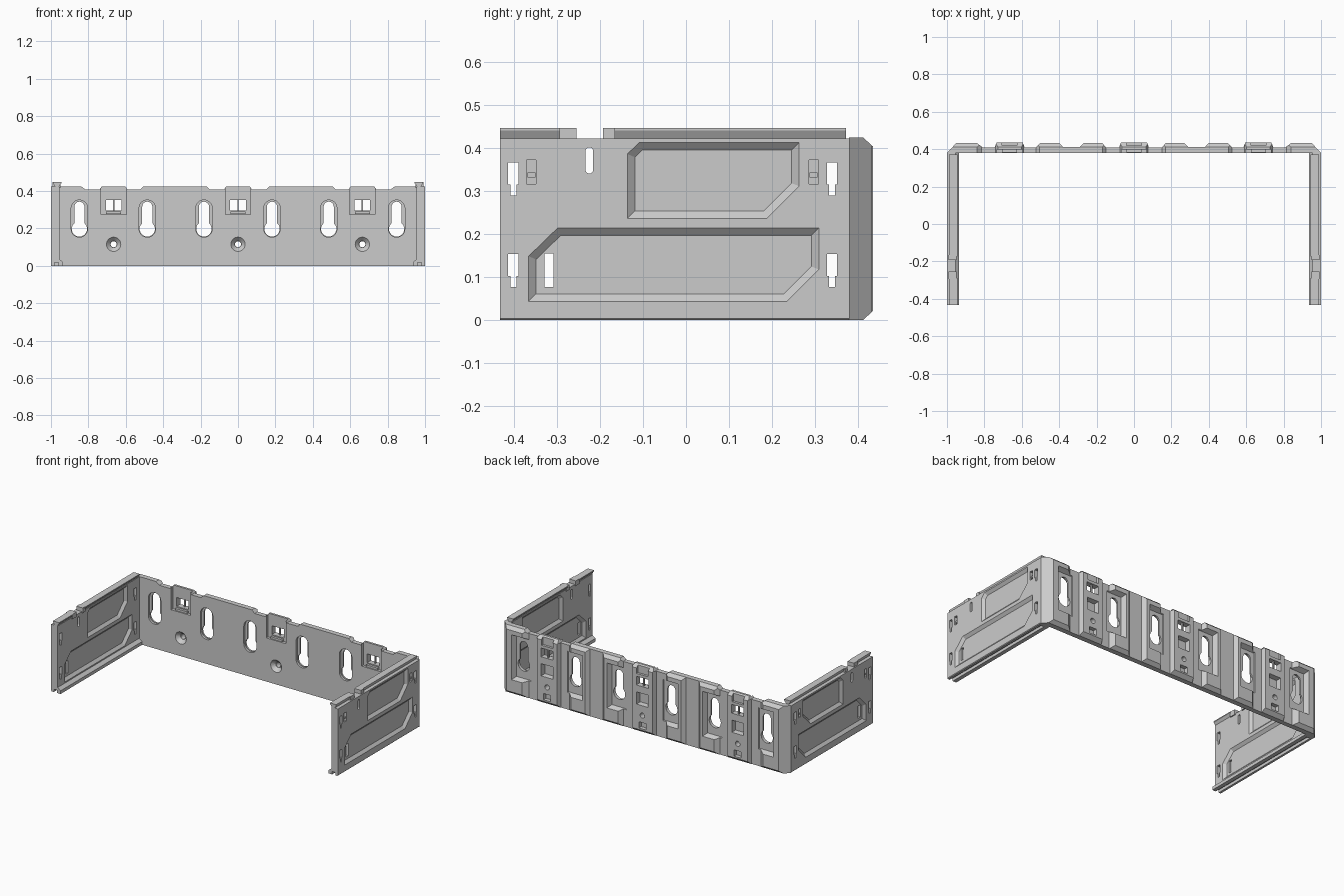
import bpy, bmesh, math
from mathutils import Vector

if "Cube" in bpy.data.objects:
    bpy.data.objects.remove(bpy.data.objects["Cube"])


def inset_loop(pts, d):
    """Offset a convex outline inwards by d."""
    n = len(pts)
    area = sum(pts[i][0] * pts[(i + 1) % n][1] - pts[(i + 1) % n][0] * pts[i][1] for i in range(n))
    s = 1 if area > 0 else -1
    out = []
    for i in range(n):
        p = Vector(pts[i])
        e1 = (p - Vector(pts[i - 1])).normalized()
        e2 = (Vector(pts[(i + 1) % n]) - p).normalized()
        n1, n2 = Vector((-e1.y, e1.x)) * s, Vector((-e2.y, e2.x)) * s
        out.append(tuple(p + (n1 + n2) * (d / (1 + n1.dot(n2)))))
    return out


def prism(name, pts, axis, a, b, inset=0):
    """Extrude an outline along an axis from a to b, tapering by inset at b."""
    place = {'x': lambda p, t: (t, p[0], p[1]),
             'y': lambda p, t: (p[0], t, p[1]),
             'z': lambda p, t: (p[0], p[1], t)}[axis]
    end = inset_loop(pts, inset) if inset else pts
    bm = bmesh.new()
    lo = [bm.verts.new(place(p, a)) for p in pts]
    hi = [bm.verts.new(place(p, b)) for p in end]
    n = len(pts)
    bm.faces.new(lo)
    bm.faces.new(hi)
    for i in range(n):
        bm.faces.new((lo[i], lo[(i + 1) % n], hi[(i + 1) % n], hi[i]))
    bmesh.ops.recalc_face_normals(bm, faces=bm.faces)
    me = bpy.data.meshes.new(name)
    bm.to_mesh(me)
    bm.free()
    ob = bpy.data.objects.new(name, me)
    bpy.context.scene.collection.objects.link(ob)
    return ob


def cut(target, pts, axis, a, b, inset=0):
    tool = prism("cutter", pts, axis, a, b, inset)
    m = target.modifiers.new("cut", 'BOOLEAN')
    m.operation, m.solver, m.object = 'DIFFERENCE', 'EXACT', tool
    bpy.context.view_layer.objects.active = target
    bpy.ops.object.modifier_apply(modifier=m.name)
    bpy.data.objects.remove(tool)


def rect(x0, x1, z0, z1):
    return [(x0, z0), (x1, z0), (x1, z1), (x0, z1)]


def arc(cx, cz, r, a0, a1, n):
    return [(cx + r * math.cos(math.radians(a0 + (a1 - a0) * i / n)),
             cz + r * math.sin(math.radians(a0 + (a1 - a0) * i / n))) for i in range(n + 1)]


def keyhole(cx, w, r, zc, top):
    a = math.degrees(math.acos(min(1, w / r)))
    return arc(cx, top - w, w, 0, 180, 10) + arc(cx, zc, r, 180 - a, 360 + a, 14)


def mirror(ob):
    ob.modifiers.new("mirror", 'MIRROR')


# Back plate: flat front, ribbed rear
T = 0.665
half = [(0.07, .435), (.08, .41), (.15, .41), (.17, .433), (.27, .433), (.29, .412),
        (.38, .412), (.40, .433), (.50, .433), (.525, .41), (T - .08, .41), (T - .07, .435),
        (T + .07, .435), (T + .08, .41), (.81, .41), (.84, .433), (.95, .433), (1, .38)]
plate = prism("back_plate", half + [(-x, y) for x, y in reversed(half)], 'z', 0, .425)

# Chamfered rear edges, top and bottom
cut(plate, [(.411, -.001), (.45, -.001), (.45, .034)], 'x', -1.1, 1.1)
cut(plate, [(.411, .426), (.45, .426), (.45, .391)], 'x', -1.1, 1.1)

# Low stretches of the top edge beside each tab
for l0, l1, r1, r0 in ((.06, .075, .15, .175), (.5, .525, .59, .605), (.725, .74, .815, .845)):
    for s in (1, -1):
        cut(plate, [(s * l0, .43), (s * l1, .407), (s * r1, .407), (s * r0, .43)], 'y', .3, .5)

# Keyhole mounting slots with front step and rear pocket
for x in (.182, .485, .848):
    for s in (1, -1):
        c = s * x
        cut(plate, keyhole(c, .044, .044, .197, .352), 'y', .37, .394)
        cut(plate, keyhole(c, .027, .041, .197, .343), 'y', .3, .5)
        cut(plate, rect(c - .072, c + .072, .09, .385), 'y', .445, .404, .02)

# Latch tabs: front recess, window, rear pocket, countersunk screw hole
for c in (-T, 0, T):
    cut(plate, rect(c - .068, c + .068, .275, .5), 'y', .37, .398)
    cut(plate, rect(c - .042, c + .042, .297, .352), 'y', .3, .5)
    cut(plate, rect(c - .04, c + .04, .37, .5), 'y', .42, .5)
    cut(plate, rect(c - .042, c + .042, .175, .255), 'y', .445, .405, .006)
    cut(plate, rect(c - .025, c + .025, .03, .07), 'y', .445, .41)
    cut(plate, arc(c, .115, .044, 0, 345, 23), 'y', .374, .402, .026)
    cut(plate, arc(c, .115, .016, 0, 345, 23), 'y', .3, .5)
    prism("latch_ledge", rect(c - .04, c + .04, .277, .29), 'y', .383, .41)
    prism("latch_bar", rect(c - .004, c + .004, .29, .356), 'y', .415, .425)

# Side wall with an inner foot flange (mirrored)
wall = prism("side_wall", [(1, .004), (.996, 0), (.935, 0), (.935, .02), (.955, .036), (.955, .423), (1, .423)],
             'y', -.433, .381)
mirror(wall)
cut(wall, rect(.96, .982, -.01, .018), 'y', -.5, .36)

# Bevelled panels sunk into both faces of the wall
upper = [(-.14, .233), (.19, .233), (.267, .31), (.267, .417), (-.11, .417), (-.14, .388)]
lower = [(-.37, .04), (.237, .04), (.313, .116), (.313, .218), (-.30, .218), (-.37, .15)]
for panel in (upper, lower):
    cut(wall, panel, 'x', 1.003, .985, .021)
    cut(wall, panel, 'x', .952, .97, .021)

# Stepped slots through the wall
for y, z in ((-.402, .29), (.34, .29), (-.402, .077), (.34, .077)):
    cut(wall, [(y - .007, z), (y + .007, z), (y + .007, z + .025), (y + .012, z + .025), (y + .012, z + .077),
               (y - .012, z + .077), (y - .012, z + .025), (y - .007, z + .025)], 'x', .9, 1.1)
cut(wall, rect(-.33, -.308, .077, .155), 'x', .9, 1.1)
cut(wall, keyhole(-.225, .009, .009, .35, .402), 'x', .9, 1.1)
for y in (-.36, .297):
    cut(wall, rect(y - .011, y + .011, .317, .372), 'x', 1.01, .972)
    mirror(prism("clip_catch", rect(y - .009, y + .009, .332, .343), 'x', .97, .995))

# Flared snap rails on top of the walls, with end blocks
rail = [(.960, .42), (.976, .42), (.988, .441), (.988, .447), (.945, .447), (.945, .441)]
for y0, y1 in ((-.433, -.29), (-.175, .372)):
    mirror(prism("snap_rail", rail, 'y', y0, y1))
for y0, y1 in ((-.295, -.255), (-.193, -.165)):
    mirror(prism("rail_end_block", rect(.948, .993, .415, .447), 'y', y0, y1))
